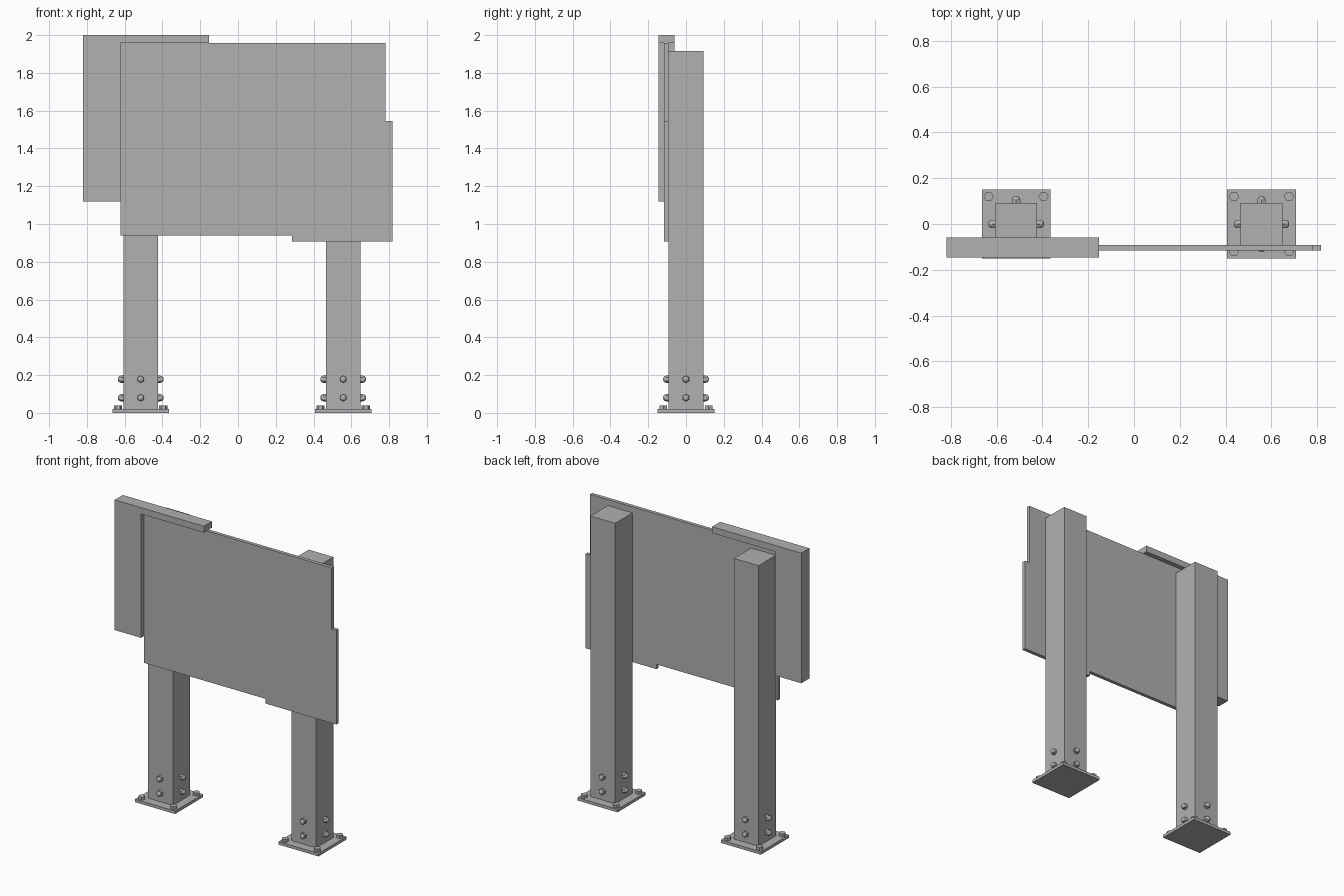
import bpy, bmesh, math
from mathutils import Matrix, Vector

if "Cube" in bpy.data.objects:
    bpy.data.objects.remove(bpy.data.objects["Cube"])


def grey(name, v):
    mat = bpy.data.materials.new(name)
    mat.diffuse_color = (v, v, v, 1)
    mat.use_nodes = True
    mat.node_tree.nodes["Principled BSDF"].inputs["Base Color"].default_value = mat.diffuse_color
    return mat


PAINT = grey("dark_grey", 0.44)


def make_object(name, bm):
    bmesh.ops.recalc_face_normals(bm, faces=bm.faces)
    mesh = bpy.data.meshes.new(name)
    bm.to_mesh(mesh)
    bm.free()
    mesh.materials.append(PAINT)
    obj = bpy.data.objects.new(name, mesh)
    bpy.context.collection.objects.link(obj)
    return obj


def box(name, lo, hi):
    lo, hi = Vector(lo), Vector(hi)
    bm = bmesh.new()
    bmesh.ops.create_cube(bm, size=1)
    bmesh.ops.scale(bm, vec=hi - lo, verts=bm.verts)
    bmesh.ops.translate(bm, vec=(lo + hi) / 2, verts=bm.verts)
    return make_object(name, bm)


def slab(name, outline, y0, y1):
    # Extrude an x-z outline through y
    bm = bmesh.new()
    face = bm.faces.new([bm.verts.new((x, y0, z)) for x, z in outline])
    ext = bmesh.ops.extrude_face_region(bm, geom=[face])
    moved = [g for g in ext["geom"] if isinstance(g, bmesh.types.BMVert)]
    # Keep the starting face so the slab is closed
    bmesh.ops.translate(bm, vec=(0, y1 - y0, 0), verts=moved)
    return make_object(name, bm)


def add_lathe(bm, matrix, rings, sides):
    # Stack of (radius, height) rings along local z, capped at both ends
    loops = []
    for r, h in rings:
        loops.append([bm.verts.new(matrix @ Vector((r * math.cos(2 * math.pi * i / sides),
                                                    r * math.sin(2 * math.pi * i / sides), h)))
                      for i in range(sides)])
    for a, b in zip(loops, loops[1:]):
        for i in range(sides):
            j = (i + 1) % sides
            bm.faces.new((a[i], a[j], b[j], b[i]))
    bm.faces.new(loops[0][::-1])
    bm.faces.new(loops[-1])


POST = 0.092
for side, cx in (("left", -0.515), ("right", 0.557)):
    # Square post on its foot plate
    box(side + "_base_plate", (cx - 0.15, -0.15, 0), (cx + 0.15, 0.15, 0.02))
    box(side + "_post", (cx - POST, -POST, 0.02), (cx + POST, POST, 1.916))

    # Hex anchor bolts in the plate corners
    bm = bmesh.new()
    for sx in (-1, 1):
        for sy in (-1, 1):
            add_lathe(bm, Matrix.Translation((cx + sx * 0.12, sy * 0.12, 0.02)),
                      [(0.022, 0), (0.022, 0.019)], 6)
    make_object(side + "_anchor_bolts", bm)

    # Domed nuts in two rows on all four post faces
    bm = bmesh.new()
    for k in range(4):
        for z in (0.08, 0.178):
            m = (Matrix.Translation((cx, 0, z)) @ Matrix.Rotation(k * math.pi / 2, 4, 'Z')
                 @ Matrix.Translation((POST, 0, 0)) @ Matrix.Rotation(math.pi / 2, 4, 'Y'))
            add_lathe(bm, m, [(0.021, 0), (0.021, 0.014)], 6)
            add_lathe(bm, m, [(0.017, 0.014), (0.016, 0.021), (0.012, 0.026), (0.006, 0.029)], 12)
    make_object(side + "_post_nuts", bm)

# Sign panel with the stepped lower right corner
slab("sign_panel", [(-0.623, 0.94), (0.285, 0.94), (0.285, 0.908), (0.817, 0.908),
                    (0.817, 1.545), (0.781, 1.545), (0.781, 1.957), (-0.623, 1.957)], -0.116, -0.092)

# Thicker L-shaped frame on the upper left corner
slab("corner_frame", [(-0.82, 1.12), (-0.623, 1.12), (-0.623, 1.957), (-0.153, 1.957),
                      (-0.153, 2.0), (-0.82, 2.0)], -0.146, -0.06)
